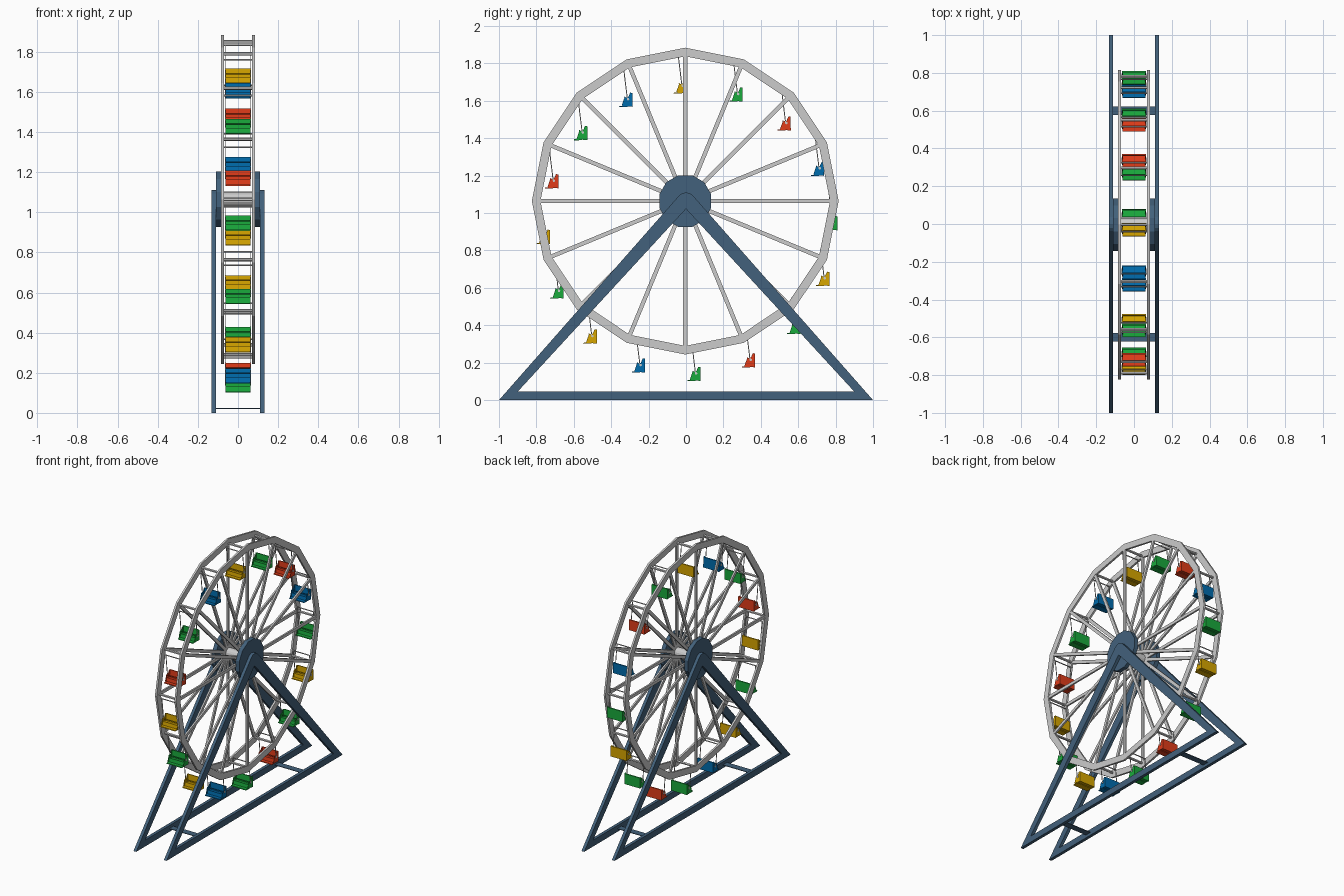
import bpy, bmesh, math
from mathutils import Vector, Matrix

if "Cube" in bpy.data.objects:
    bpy.data.objects.remove(bpy.data.objects["Cube"])

CY, CZ, N = -0.004, 1.064, 16          # wheel centre and number of bays

def mat(name, rgb):
    m = bpy.data.materials.new(name)
    m.diffuse_color = (*rgb, 1)
    m.use_nodes = True
    m.node_tree.nodes["Principled BSDF"].inputs["Base Color"].default_value = m.diffuse_color
    return m

steel = mat("frame_blue", (0.055, 0.12, 0.2))
paint = {"Y": mat("yellow", (0.68, 0.38, 0.0)), "G": mat("green", (0.01, 0.40, 0.045)),
         "R": mat("red", (0.75, 0.045, 0.01)), "B": mat("blue", (0.0, 0.15, 0.42))}

def finish(bm, name, material=None):
    bmesh.ops.recalc_face_normals(bm, faces=bm.faces)
    me = bpy.data.meshes.new(name)
    bm.to_mesh(me)
    bm.free()
    ob = bpy.data.objects.new(name, me)
    bpy.context.collection.objects.link(ob)
    if material:
        me.materials.append(material)
    return ob

def prism(bm, pts, x0, x1):
    """Closed (y, z) outline extruded from x0 to x1."""
    a = [bm.verts.new((x0, y, z)) for y, z in pts]
    b = [bm.verts.new((x1, y, z)) for y, z in pts]
    bm.faces.new(a)
    bm.faces.new(b)
    for i in range(len(pts)):
        j = (i + 1) % len(pts)
        bm.faces.new((a[i], a[j], b[j], b[i]))

def band(bm, outer, inner, x0, x1):
    """Closed frame between two matching (y, z) outlines."""
    rows = [[bm.verts.new((x, y, z)) for y, z in p]
            for p, x in ((outer, x0), (outer, x1), (inner, x1), (inner, x0))]
    n = len(outer)
    for k in range(4):
        r, s = rows[k], rows[(k + 1) % 4]
        for i in range(n):
            j = (i + 1) % n
            bm.faces.new((r[i], r[j], s[j], s[i]))

def bar(bm, p, q, w, x0, x1):
    """Flat bar of width w between two (y, z) points."""
    p, q = Vector(p), Vector(q)
    d = (q - p).normalized() * w / 2
    s = Vector((-d.y, d.x))
    prism(bm, [p + s, q + s, q - s, p - s], x0, x1)

def polar(r, a, cy=CY, cz=CZ):
    return (cy + r * math.sin(a), cz + r * math.cos(a))

def ngon(r, n, cy=CY, cz=CZ, off=0.0):
    return [polar(r, 2 * math.pi * i / n + off, cy, cz) for i in range(n)]

angles = [2 * math.pi * i / N for i in range(N)]
offset = math.radians(-2.7)

# Rims and spokes, one set on each side
for s, side in ((-1, "left"), (1, "right")):
    bm = bmesh.new()
    band(bm, ngon(0.82, N), ngon(0.774, N), s * 0.07, s * 0.084)
    finish(bm, side + "_rim")
    bm = bmesh.new()
    for a in angles:
        bar(bm, polar(0.03, a), polar(0.785, a), 0.022, s * 0.071, s * 0.083)
    finish(bm, side + "_spokes")

# Cross rungs at the rim corners, and the rods the seats hang from
bm = bmesh.new()
for a in angles:
    prism(bm, ngon(0.009, 6, *polar(0.785, a)), -0.075, 0.075)
finish(bm, "rim_rungs")
bm = bmesh.new()
for a in angles:
    prism(bm, ngon(0.004, 6, *polar(0.77, a + offset)), -0.075, 0.075)
finish(bm, "seat_rods")

# Axle and hub discs
bm = bmesh.new()
prism(bm, ngon(0.035, 16), -0.085, 0.085)
finish(bm, "axle")
for s, side in ((-1, "left"), (1, "right")):
    bm = bmesh.new()
    prism(bm, ngon(0.143, 12, off=math.pi / 12), s * 0.08, s * 0.11)
    finish(bm, side + "_hub_disc", steel)

# Triangular stands with a rounded top
arc = [polar(0.05, math.radians(d), 0, 1.06) for d in (-48, -24, 0, 24, 48)]
outer = [(-1, 0)] + arc + [(1, 0)]
inner = [(-0.9, 0.045)] + [(y * 0.02, 1.022) for y in (-2, -1, 0, 1, 2)] + [(0.9, 0.045)]
inner[1:6] = [(-0.04, 0.979), (-0.02, 1.001), (0, 1.022), (0.02, 1.001), (0.04, 0.979)]
for s, side in ((-1, "left"), (1, "right")):
    bm = bmesh.new()
    band(bm, outer, inner, s * 0.11, s * 0.132)
    finish(bm, side + "_stand", steel)

# Flat cross plates between the base beams
for s, side in ((-1, "front"), (1, "back")):
    bm = bmesh.new()
    prism(bm, [(s * 0.6 + y, z) for y, z in
               ((-0.023, 0.02), (0.023, 0.02), (0.023, 0.024), (-0.023, 0.024))], -0.112, 0.112)
    finish(bm, side + "_cross_plate", steel)

# Seats: bench, back, side panels, footrest and lap bar, with hangers
tilt = Matrix.Rotation(math.radians(-6), 4, 'X')
SIDE = [(-0.03, -0.038), (0.028, -0.038), (0.02, 0.035), (0.008, 0.037),
        (0.0, 0.012), (-0.02, 0.006)]

def seat(cy, cz, material):
    bm = bmesh.new()
    for s in (-1, 1):
        prism(bm, SIDE, s * 0.059, s * 0.063)
    prism(bm, [(0.012, 0.036), (0.02, 0.036), (0.028, -0.038), (0.018, -0.038)], -0.06, 0.06)
    prism(bm, [(-0.018, -0.012), (0.02, -0.016), (0.02, -0.038), (-0.018, -0.038)], -0.06, 0.06)
    prism(bm, [(-0.042, -0.040), (0.0, -0.036), (0.0, -0.041), (-0.043, -0.046)], -0.06, 0.06)
    prism(bm, ngon(0.004, 6, -0.018, 0.008), -0.06, 0.06)
    bm.transform(Matrix.Translation((0, cy, cz)) @ tilt)
    finish(bm, "seat", material)

    bm = bmesh.new()
    for s in (-1, 1):
        prism(bm, ngon(0.007, 8, cy, cz), s * 0.062, s * 0.066)
    finish(bm, "seat_pivot")

bm_h = bmesh.new()
for a, c in zip(angles, "YGRBGYGRGBYGYRGB"):
    py, pz = polar(0.77, a + offset)
    cy, cz = py + 0.022, pz - 0.152
    seat(cy, cz, paint[c])
    for s in (-1, 1):
        bar(bm_h, (py, pz), (cy - 0.004, cz + 0.004), 0.005, s * 0.0625, s * 0.0655)
finish(bm_h, "seat_hangers")
